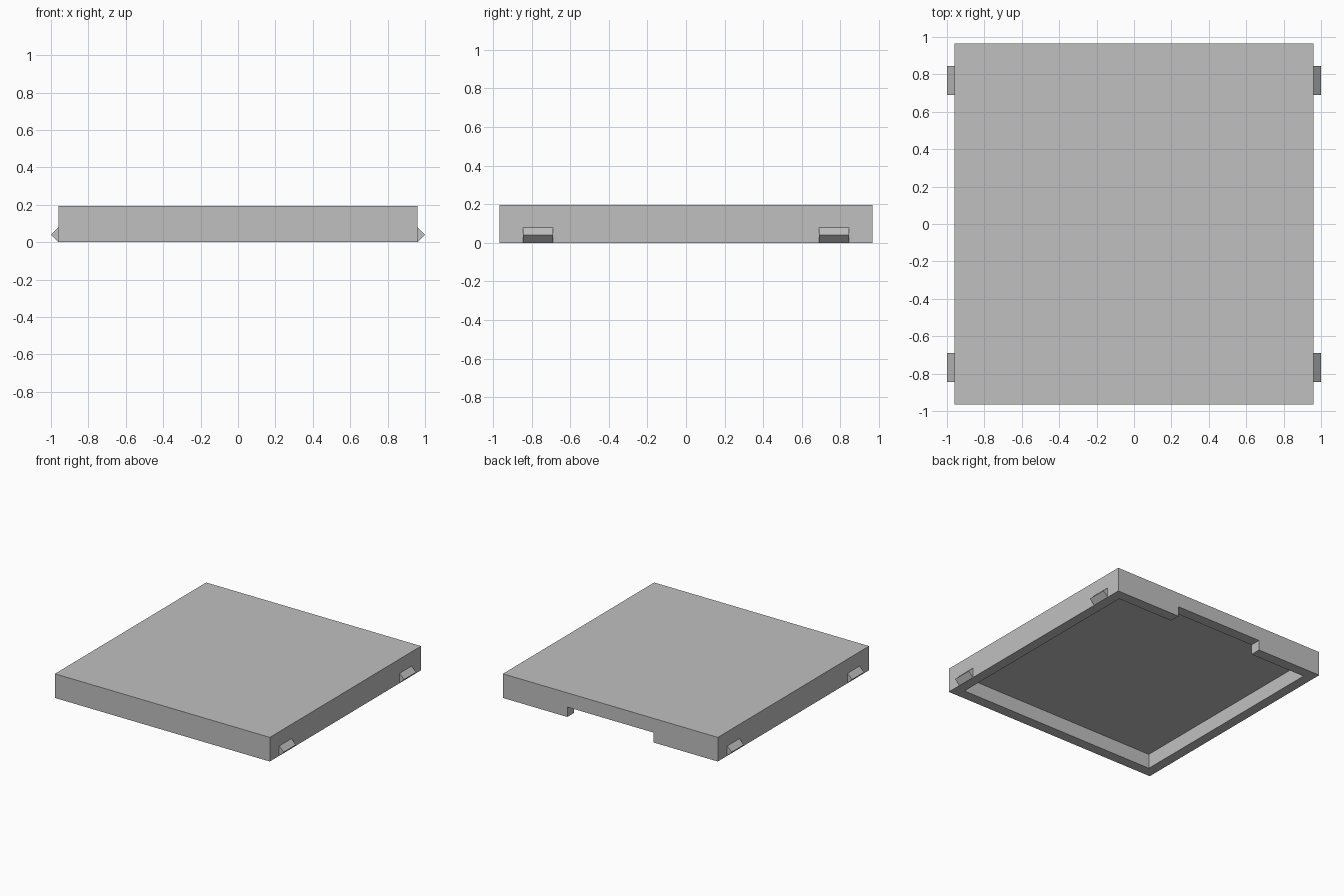
import bpy
import bmesh
from mathutils import Matrix, Vector

# Overall sizes
HALF_X, HALF_Y, HEIGHT = 0.96, 0.965, 0.195
WALL_X, WALL_Y, CEILING = 0.08, 0.085, 0.117
NOTCH_HALF, NOTCH_TOP = 0.385, 0.08
CLIP_IN, CLIP_OUT, CLIP_TOP = 0.69, 0.845, 0.08

if "Cube" in bpy.data.objects:
    bpy.data.objects.remove(bpy.data.objects["Cube"], do_unlink=True)

grey = bpy.data.materials.new("plain grey")
grey.use_nodes = True
colour = (0.527, 0.527, 0.527, 1)
grey.diffuse_color = colour
grey.node_tree.nodes["Principled BSDF"].inputs["Base Color"].default_value = colour


def add_object(name, bm):
    bmesh.ops.recalc_face_normals(bm, faces=bm.faces)
    mesh = bpy.data.meshes.new(name)
    bm.to_mesh(mesh)
    bm.free()
    mesh.materials.append(grey)
    obj = bpy.data.objects.new(name, mesh)
    bpy.context.scene.collection.objects.link(obj)
    return obj


def box(name, low, high):
    low, high = Vector(low), Vector(high)
    bm = bmesh.new()
    matrix = Matrix.Translation((low + high) / 2) @ Matrix.Diagonal((*(high - low), 1))
    bmesh.ops.create_cube(bm, size=1, matrix=matrix)
    return add_object(name, bm)


def cut(target, cutter):
    cutter.hide_render = True
    cutter.hide_viewport = True
    cutter.display_type = 'WIRE'
    modifier = target.modifiers.new(cutter.name, 'BOOLEAN')
    modifier.operation = 'DIFFERENCE'
    modifier.solver = 'EXACT'
    modifier.object = cutter


def clip(name, side, end):
    # Triangular ridge extruded along the side wall
    bm = bmesh.new()
    profile = [(HALF_X, 0), (1, CLIP_TOP / 2), (HALF_X, CLIP_TOP)]
    face = bm.faces.new([bm.verts.new((side * x, end * CLIP_IN, z)) for x, z in profile])
    result = bmesh.ops.extrude_face_region(bm, geom=[face], use_keep_orig=True)
    verts = [v for v in result["geom"] if isinstance(v, bmesh.types.BMVert)]
    bmesh.ops.translate(bm, verts=verts, vec=(0, end * (CLIP_OUT - CLIP_IN), 0))
    return add_object(name, bm)


# Hollow cover, open underneath, with a notch in the back wall
cover = box("cover", (-HALF_X, -HALF_Y, 0), (HALF_X, HALF_Y, HEIGHT))
inner_x, inner_y = HALF_X - WALL_X, HALF_Y - WALL_Y
hollow = box("hollow_cutter", (-inner_x, -inner_y, -0.1), (inner_x, inner_y, CEILING))
notch = box("notch_cutter", (-NOTCH_HALF, inner_y - 0.1, -0.1),
            (NOTCH_HALF, HALF_Y + 0.1, NOTCH_TOP))
cut(cover, hollow)
cut(cover, notch)

# Bake the cuts and drop the cutters
bpy.context.view_layer.update()
evaluated = cover.evaluated_get(bpy.context.evaluated_depsgraph_get())
baked = bpy.data.meshes.new_from_object(evaluated)
cover.modifiers.clear()
cover.data = baked
for cutter in (hollow, notch):
    bpy.data.objects.remove(cutter, do_unlink=True)

# Snap clips on the left and right walls
for side, side_name in ((1, "left"), (-1, "right")):
    for end, end_name in ((-1, "front"), (1, "back")):
        clip(f"{end_name}_{side_name}_clip", side, end)
